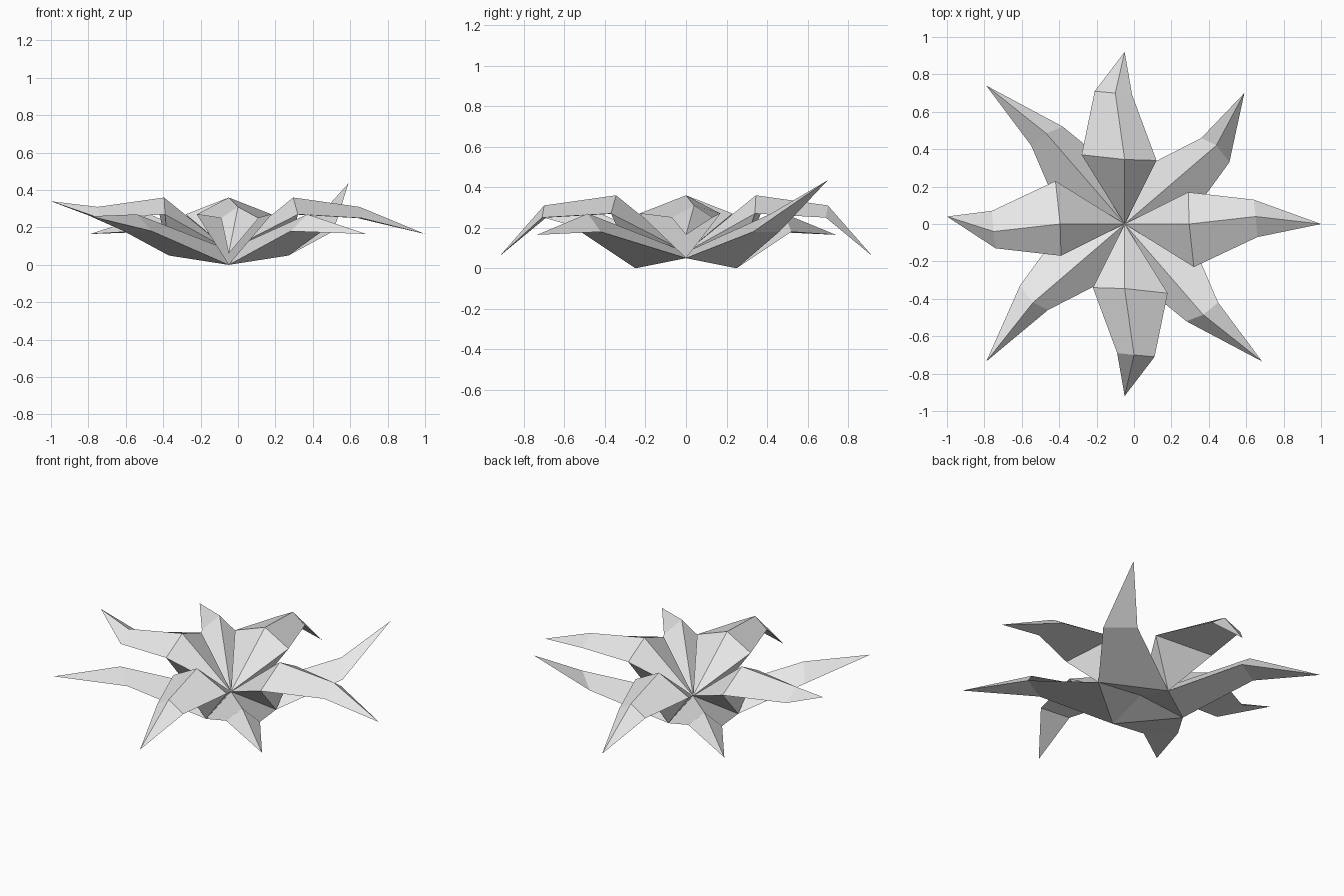
import bpy
import bmesh
from mathutils import Matrix, Vector

cube = bpy.data.objects.get("Cube")
if cube:
    bpy.data.objects.remove(cube)

grey = bpy.data.materials.new("pale_grey")
grey.use_nodes = True
grey.diffuse_color = (0.8, 0.8, 0.8, 1)
grey.node_tree.nodes["Principled BSDF"].inputs["Base Color"].default_value = (0.8, 0.8, 0.8, 1)

# Shared heart of the rosette and the four low points the leaves grow from
HEART = Vector((-0.05, 0, 0.08))
ROOT = {
    "left": Vector((0.27, 0, 0.05)),
    "right": Vector((-0.37, 0, 0.05)),
    "back": Vector((-0.05, 0.25, 0)),
    "front": Vector((-0.05, -0.25, 0)),
}


def make_solid(name, points, faces):
    """Closed flat-shaded solid with outward normals."""
    bm = bmesh.new()
    verts = [bm.verts.new(p) for p in points]
    for f in faces:
        bm.faces.new([verts[i] for i in f])
    bmesh.ops.recalc_face_normals(bm, faces=bm.faces)
    mesh = bpy.data.meshes.new(name)
    bm.to_mesh(mesh)
    bm.free()
    mesh.materials.append(grey)
    obj = bpy.data.objects.new(name, mesh)
    bpy.context.scene.collection.objects.link(obj)


def upper_leaf(side, degrees, flip, bend, tip):
    """Tall leaf: ridge and two rims, widest near the root, then a shoulder and a tip."""
    turn = Matrix.Rotation(degrees * 3.14159265 / 180, 3, 'Z')

    def place(u, v, z):
        return turn @ Vector((u, v * flip, 0)) + Vector((HEART.x, 0, z))

    points = [
        HEART, ROOT[side],
        place(0.34, 0.17, 0.27), place(0.345, 0, 0.36), place(0.37, -0.23, 0.27),
        place(0.69, bend + 0.09, 0.25), place(0.70, bend, 0.31), place(0.71, bend - 0.11, 0.25),
        Vector(tip),
    ]
    make_solid(side + "_leaf", points, [
        (0, 2, 3), (0, 3, 4), (0, 1, 2), (0, 4, 1), (1, 4, 2),   # root
        (2, 5, 6, 3), (3, 6, 7, 4), (2, 4, 7, 5),                # blade
        (5, 8, 6), (6, 8, 7), (5, 7, 8),                         # tip
    ])


def lower_leaf(a, b, sign, rim_a, ridge, rim_b, tip):
    """Low diagonal leaf spanning two neighbouring root points."""
    def place(xy, z):
        return Vector((HEART.x + sign * xy[0], sign * xy[1], z))

    points = [HEART, ROOT[a], ROOT[b],
              place(rim_a, 0.18), place(ridge, 0.27), place(rim_b, 0.18), Vector(tip)]
    make_solid(a + "_" + b + "_leaf", points, [
        (0, 1, 3, 4), (0, 4, 5, 2), (0, 2, 1), (1, 2, 5, 3),     # blade
        (3, 6, 4), (4, 6, 5), (3, 5, 6),                         # tip
    ])


# Four tall leaves
upper_leaf("left", 0, 1, 0.04, (1, 0, 0.165))
upper_leaf("right", 180, 1, 0.04, (-1, 0.04, 0.34))
upper_leaf("back", 90, -1, -0.05, (-0.05, 0.92, 0.06))
upper_leaf("front", -90, -1, -0.05, (-0.05, -0.92, 0.06))

# Four low diagonal leaves, in opposite pairs
pair_one = ((0.41, 0.46), (0.49, 0.42), (0.56, 0.33))
pair_two = ((-0.33, 0.52), (-0.42, 0.485), (-0.50, 0.42))
lower_leaf("back", "left", 1, *pair_one, (0.59, 0.70, 0.435))
lower_leaf("front", "right", -1, *pair_one, (-0.79, -0.735, 0.26))
lower_leaf("back", "right", 1, *pair_two, (-0.79, 0.74, 0.165))
lower_leaf("front", "left", -1, *pair_two, (0.685, -0.735, 0.165))
